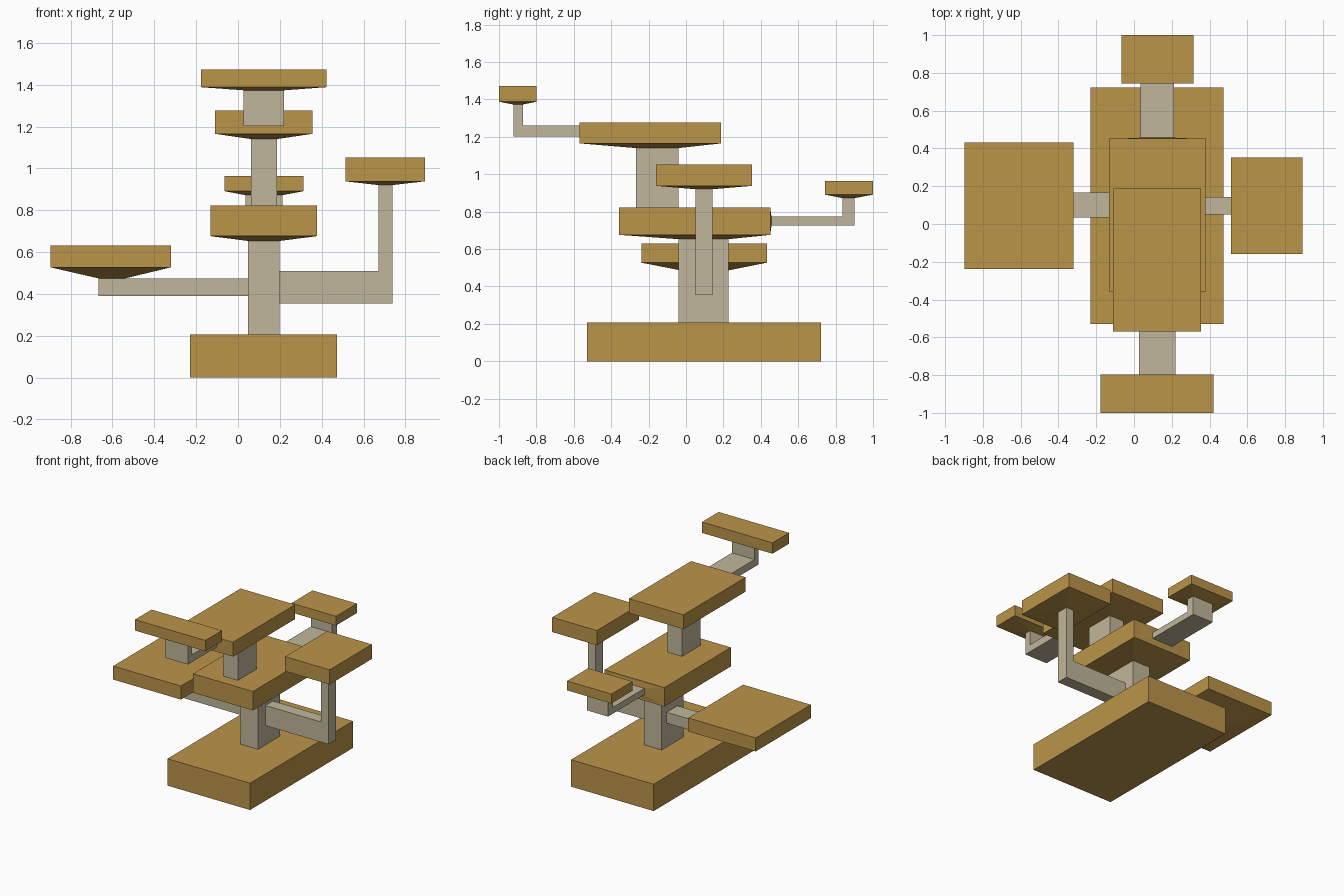
import bpy, bmesh

if "Cube" in bpy.data.objects:
    bpy.data.objects.remove(bpy.data.objects["Cube"])


def material(name, color):
    m = bpy.data.materials.new(name)
    m.diffuse_color = (*color, 1)
    m.use_nodes = True
    m.node_tree.nodes["Principled BSDF"].inputs["Base Color"].default_value = m.diffuse_color
    return m


WOOD = material("golden wood", (0.50, 0.30, 0.068))
GREY = material("warm grey", (0.53, 0.47, 0.325))


def finish(name, bm, mat):
    bmesh.ops.recalc_face_normals(bm, faces=bm.faces[:])
    me = bpy.data.meshes.new(name)
    bm.to_mesh(me)
    bm.free()
    me.materials.append(mat)
    ob = bpy.data.objects.new(name, me)
    bpy.context.collection.objects.link(ob)


def loft(name, rings, mat, cap_low=False, cap_high=False):
    """Join rectangles (x0, x1, y0, y1, z) from the bottom up."""
    bm = bmesh.new()
    loops = [[bm.verts.new(p) for p in
              ((x0, y0, z), (x1, y0, z), (x1, y1, z), (x0, y1, z))]
             for x0, x1, y0, y1, z in rings]
    for a, b in zip(loops, loops[1:]):
        for i in range(4):
            j = (i + 1) % 4
            bm.faces.new((a[i], a[j], b[j], b[i]))
    if cap_low:
        bm.faces.new(loops[0][::-1])
    if cap_high:
        bm.faces.new(loops[-1])
    finish(name, bm, mat)


def platform(name, rect, stem, z_stem, z_low, z_top):
    """Slab whose underside tapers down to its stem."""
    loft(name, [(*stem, z_stem), (*rect, z_low), (*rect, z_top)], WOOD, cap_high=True)


def arm(name, profile, lo, hi, along, open_edges):
    """Side profile pushed along x or y, open where it meets other parts."""
    bm = bmesh.new()
    a, b = ([bm.verts.new((u, d, z) if along == "y" else (d, u, z)) for u, z in profile]
            for d in (lo, hi))
    n = len(profile)
    bm.faces.new(a)
    bm.faces.new(b[::-1])
    for i in range(n):
        if i not in open_edges:
            j = (i + 1) % n
            bm.faces.new((a[i], a[j], b[j], b[i]))
    finish(name, bm, GREY)


# base and the two central posts
base = (-0.23, 0.474, -0.53, 0.722)
post = (0.048, 0.199, -0.04, 0.227)
upper = (0.062, 0.187, -0.268, -0.04)
loft("base", [(*base, 0), (*base, 0.207)], WOOD, True, True)
loft("main_post", [(*post, 0.207), (*post, 0.653)], GREY)
loft("upper_post", [(*upper, 0.822), (*upper, 1.14)], GREY)

# central platforms
platform("middle_platform", (-0.132, 0.378, -0.358, 0.452), post, 0.653, 0.676, 0.822)
platform("upper_platform", (-0.11, 0.355, -0.569, 0.188), upper, 1.14, 1.165, 1.276)

# left branch
arm("left_arm", [(0.048, 0.39), (-0.666, 0.39), (-0.666, 0.474), (-0.54, 0.474),
                 (0.048, 0.474)], 0.034, 0.166, "y", (2, 4))
platform("left_platform", (-0.897, -0.32, -0.238, 0.432),
         (-0.666, -0.54, 0.034, 0.166), 0.474, 0.527, 0.631)

# right branch
arm("right_arm", [(0.199, 0.355), (0.738, 0.355), (0.738, 0.92), (0.671, 0.92),
                  (0.671, 0.51), (0.199, 0.51)], 0.05, 0.142, "y", (2, 5))
platform("right_platform", (0.513, 0.893, -0.16, 0.353),
         (0.671, 0.738, 0.05, 0.142), 0.92, 0.938, 1.051)

# back branch, with a shallow collar on the middle platform
arm("back_arm", [(0.457, 0.725), (0.90, 0.725), (0.90, 0.872), (0.838, 0.872),
                 (0.838, 0.773), (0.457, 0.773)], 0.035, 0.213, "x", (2, 5))
platform("back_platform", (-0.065, 0.314, 0.744, 1.0),
         (0.035, 0.213, 0.838, 0.90), 0.872, 0.891, 0.963)
bm = bmesh.new()
outer, inner = ([bm.verts.new((x, y, z)) for x, z in
                 ((x0, z0), (x1, z0), (x1, z1), (x0, z1))]
                for x0, x1, z0, z1, y in ((-0.076, 0.322, 0.69, 0.808, 0.452),
                                          (0.035, 0.213, 0.725, 0.773, 0.457)))
for i in range(4):
    j = (i + 1) % 4
    bm.faces.new((outer[j], outer[i], inner[i], inner[j]))
bm.normal_update()
if bm.faces[:][0].normal.y < 0:
    bmesh.ops.reverse_faces(bm, faces=bm.faces[:])
me = bpy.data.meshes.new("back_collar")
bm.to_mesh(me)
bm.free()
me.materials.append(WOOD)
bpy.context.collection.objects.link(bpy.data.objects.new("back_collar", me))

# front branch
arm("front_arm", [(-0.569, 1.203), (-0.923, 1.203), (-0.923, 1.373), (-0.872, 1.373),
                  (-0.872, 1.26), (-0.569, 1.26)], 0.027, 0.22, "x", (2, 5))
platform("front_platform", (-0.178, 0.422, -1.0, -0.798),
         (0.027, 0.22, -0.923, -0.872), 1.373, 1.388, 1.472)
